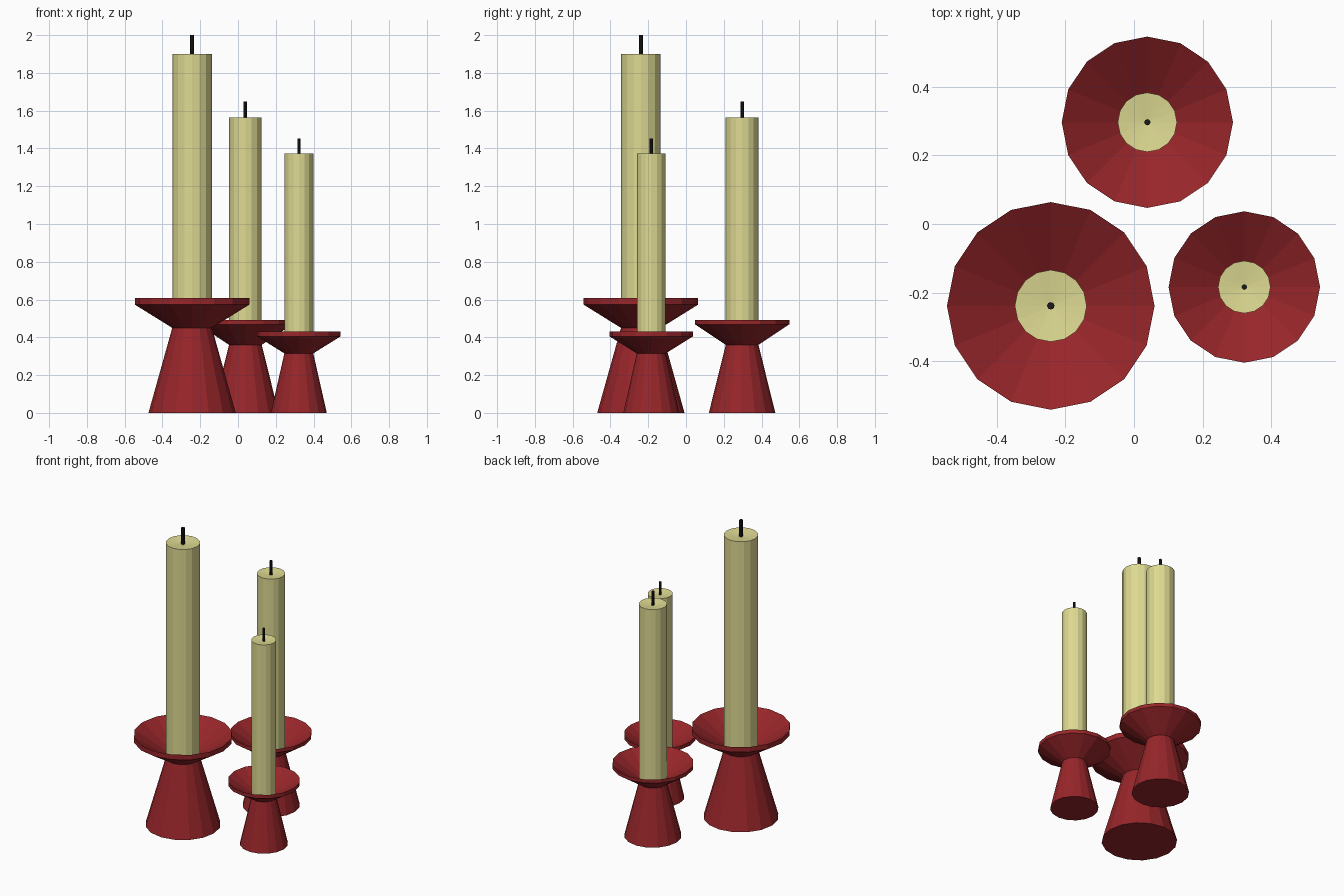
import bpy, bmesh, math

if "Cube" in bpy.data.objects:
    bpy.data.objects.remove(bpy.data.objects["Cube"])

SIDES = 16


def material(name, color):
    m = bpy.data.materials.new(name)
    m.diffuse_color = (*color, 1)
    m.use_nodes = True
    m.node_tree.nodes["Principled BSDF"].inputs["Base Color"].default_value = m.diffuse_color
    return m


red = material("red_glaze", (0.31, 0.019, 0.023))
wax = material("cream_wax", (0.73, 0.70, 0.29))
black = material("wick_black", (0.01, 0.01, 0.01))


def lathe(name, profile, centre, mat, sides=SIDES):
    """Revolve (radius, z) points around a vertical axis; radius 0 gives a pole."""
    bm = bmesh.new()
    rings = []
    for r, z in profile:
        count = sides if r > 0 else 1
        rings.append([bm.verts.new((r * math.cos(2 * math.pi * i / sides),
                                    r * math.sin(2 * math.pi * i / sides), z))
                      for i in range(count)])
    for a, b in zip(rings, rings[1:]):
        for i in range(sides):
            j = (i + 1) % sides
            if len(a) == 1:
                bm.faces.new((a[0], b[j], b[i]))
            elif len(b) == 1:
                bm.faces.new((a[i], a[j], b[0]))
            else:
                bm.faces.new((a[i], a[j], b[j], b[i]))
    bmesh.ops.recalc_face_normals(bm, faces=bm.faces)
    mesh = bpy.data.meshes.new(name)
    bm.to_mesh(mesh)
    bm.free()
    mesh.materials.append(mat)
    obj = bpy.data.objects.new(name, mesh)
    obj.location = (*centre, 0)
    bpy.context.collection.objects.link(obj)


# label, centre, foot radius, dish radius, candle radius,
# heights: neck, lip bottom, lip top, candle top, wick top
sets = [
    ("large", (-0.243, -0.239), 0.231, 0.303, 0.105, 0.45, 0.573, 0.607, 1.90, 2.0),
    ("medium", (0.039, 0.297), 0.176, 0.25, 0.0866, 0.36, 0.469, 0.493, 1.563, 1.648),
    ("small", (0.322, -0.184), 0.148, 0.221, 0.0766, 0.315, 0.405, 0.43, 1.374, 1.452),
]

for label, c, foot, dish, rc, neck, lip0, lip1, top, tip in sets:
    floor = neck + lip1 - lip0      # inside of the dish runs parallel to its underside
    dip = 0.12 * rc                 # shallow hollow in the wax around the wick
    # Conical foot and flared drip dish
    lathe(label + "_holder", [(0, 0), (foot, 0), (rc, neck), (dish, lip0),
                              (dish, lip1), (rc, floor), (0, floor)], c, red)
    # Candle standing in the dish
    lathe(label + "_candle", [(0, floor), (rc, floor), (rc, top), (0, top - dip)], c, wax)
    # Wick
    rw = 0.105 * rc
    lathe(label + "_wick", [(0, top - 2 * dip), (rw, top - 2 * dip), (rw, tip), (0, tip)],
          c, black, 8)
